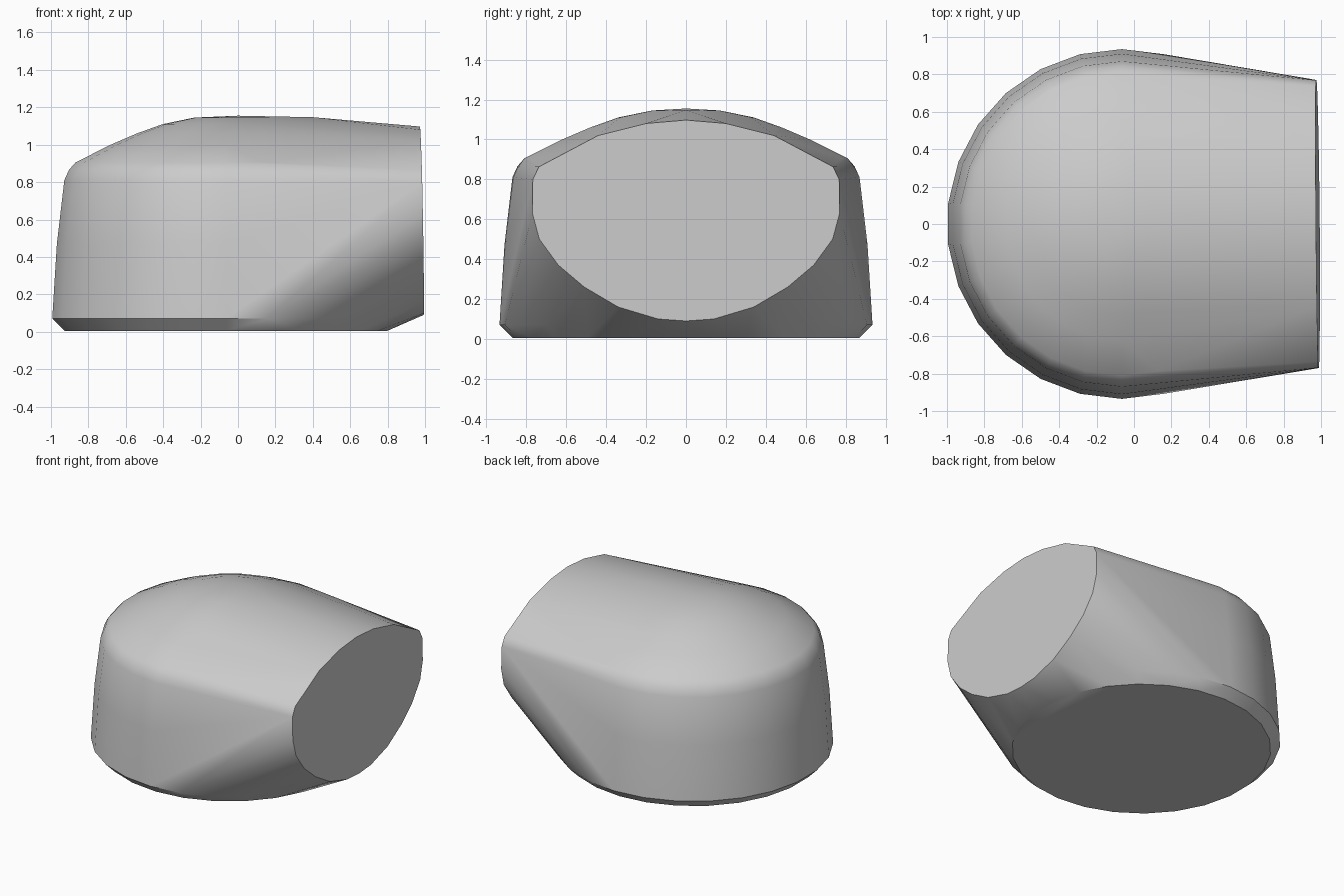
import bpy, bmesh, math

cube = bpy.data.objects.get("Cube")
if cube:
    bpy.data.objects.remove(cube, do_unlink=True)

CENTRE_X = -0.065
SIDES = 26

# Round housing: radius and height of each ring from base to crown
RINGS = [(0.87, 0.005), (0.935, 0.07), (0.91, 0.47), (0.87, 0.81),
         (0.845, 0.865), (0.81, 0.905), (0.62, 1.0), (0.48, 1.06),
         (0.34, 1.11), (0.17, 1.145)]

# Half outline of the flat oval end: y and height
END = [(0, 0.09), (0.14, 0.1), (0.34, 0.16), (0.51, 0.26), (0.64, 0.37),
       (0.735, 0.5), (0.77, 0.63), (0.768, 0.8), (0.737, 0.863),
       (0.44, 1.02), (0.2, 1.08), (0, 1.097)]


def end_point(y, z):
    """Place an outline point on the slightly tilted end plane."""
    return (0.993 - 0.008 * y - 0.02 * (z - 0.09), y, z)


bm = bmesh.new()
for radius, z in RINGS:
    for i in range(SIDES):
        a = math.tau * (i + 0.5) / SIDES
        bm.verts.new((CENTRE_X + radius * math.cos(a), radius * math.sin(a), z))
# Crown ridge running towards the end
for x in (0, 0.4):
    bm.verts.new((x, 0, 1.155 - 0.02 * x))
for y, z in END:
    bm.verts.new(end_point(y, z))
    if 0 < y:
        bm.verts.new(end_point(-y, z))

# Wrap the rings and the end in one taut skin
hull = bmesh.ops.convex_hull(bm, input=bm.verts[:])
inner = {g for g in hull["geom_interior"] + hull["geom_unused"]
         if isinstance(g, bmesh.types.BMVert)}
bmesh.ops.delete(bm, geom=list(inner), context="VERTS")
bmesh.ops.dissolve_limit(bm, angle_limit=math.radians(0.5),
                         verts=bm.verts[:], edges=bm.edges[:])
bmesh.ops.recalc_face_normals(bm, faces=bm.faces[:])

mesh = bpy.data.meshes.new("rounded_housing")
bm.to_mesh(mesh)
bm.free()
housing = bpy.data.objects.new("rounded_housing", mesh)
bpy.context.collection.objects.link(housing)

# Plain grey finish
grey = bpy.data.materials.new("plain_grey")
grey.use_nodes = True
colour = (0.6, 0.6, 0.6, 1)
grey.diffuse_color = colour
grey.node_tree.nodes["Principled BSDF"].inputs["Base Color"].default_value = colour
mesh.materials.append(grey)

# Smooth walls with crisp base and end edges
bpy.ops.object.select_all(action="DESELECT")
housing.select_set(True)
bpy.context.view_layer.objects.active = housing
bpy.ops.object.shade_smooth_by_angle(angle=math.radians(30))
